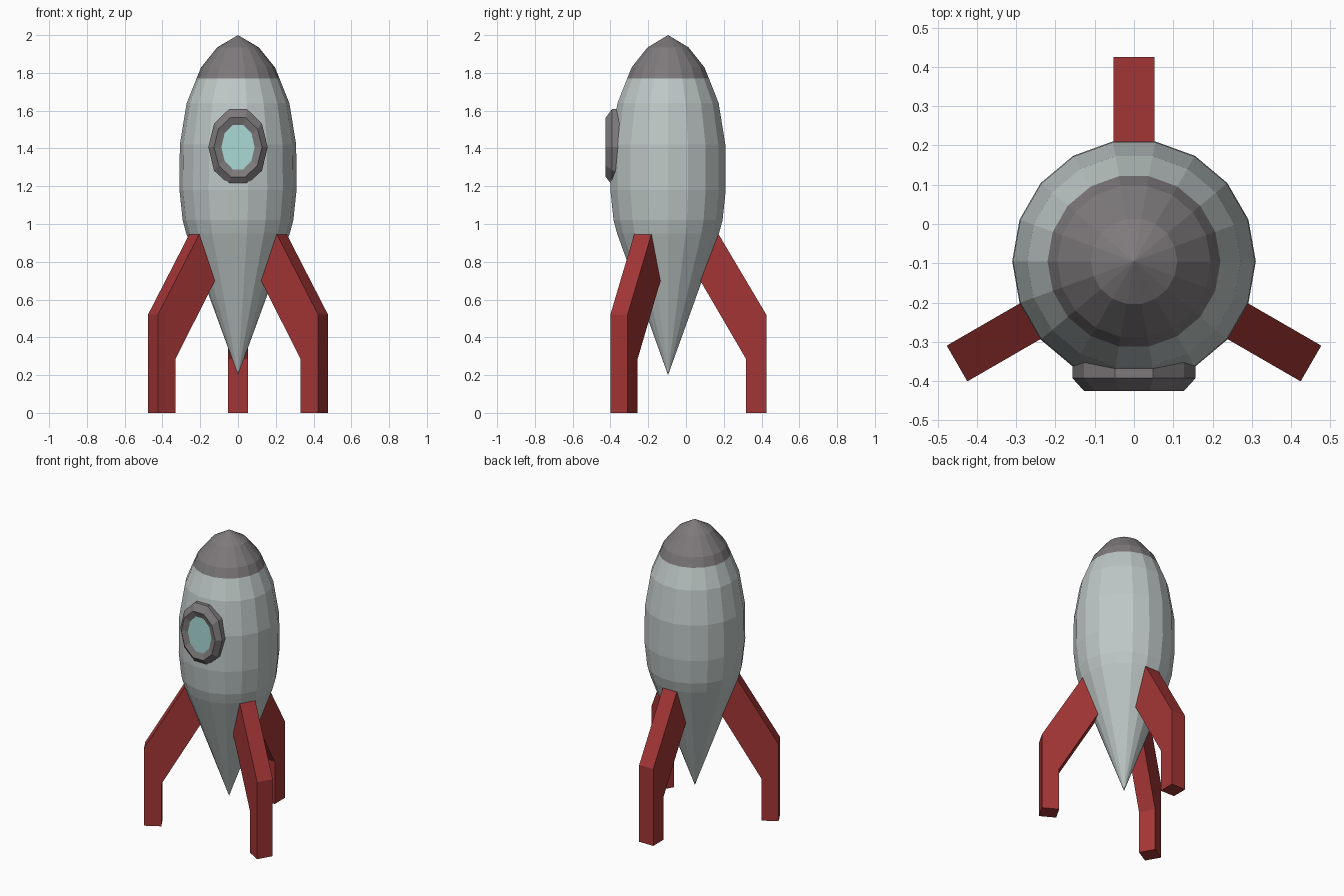
import bpy, bmesh, math
from mathutils import Matrix, Vector

if "Cube" in bpy.data.objects:
    bpy.data.objects.remove(bpy.data.objects["Cube"])

AXIS_Y = -0.095


def material(name, rgb):
    m = bpy.data.materials.new(name)
    m.diffuse_color = (*rgb, 1)
    m.use_nodes = True
    m.node_tree.nodes["Principled BSDF"].inputs["Base Color"].default_value = m.diffuse_color
    return m


SILVER = material("silver", (0.52, 0.58, 0.57))
GREY = material("dark grey", (0.21, 0.195, 0.20))
RED = material("red", (0.37, 0.036, 0.036))
GLASS = material("pale blue glass", (0.40, 0.70, 0.67))


def make(name, bm, *mats):
    bmesh.ops.recalc_face_normals(bm, faces=bm.faces)
    me = bpy.data.meshes.new(name)
    bm.to_mesh(me)
    bm.free()
    for m in mats:
        me.materials.append(m)
    ob = bpy.data.objects.new(name, me)
    bpy.context.collection.objects.link(ob)
    return ob


def loft(bm, rings):
    """Bridge consecutive rings; single-vertex rings become fans."""
    for a, b in zip(rings, rings[1:]):
        n = max(len(a), len(b))
        for i in range(n):
            j = (i + 1) % n
            if len(a) == 1:
                bm.faces.new((a[0], b[i], b[j]))
            elif len(b) == 1:
                bm.faces.new((a[i], a[j], b[0]))
            else:
                bm.faces.new((a[i], a[j], b[j], b[i]))


# Hull: 18-sided lathe, pointed tail up to the grey nose
profile = [(0, 0.20), (0.274, 0.95), (0.293, 1.02), (0.31, 1.18), (0.308, 1.42),
           (0.272, 1.64), (0.22, 1.77), (0.195, 1.83), (0.11, 1.935), (0, 2.0)]
bm = bmesh.new()
rings = []
for r, z in profile:
    n = 18 if r else 1
    rings.append([bm.verts.new((r * math.cos(math.tau * i / n),
                                AXIS_Y + r * math.sin(math.tau * i / n), z))
                  for i in range(n)])
loft(bm, rings)
for f in bm.faces:
    f.material_index = int(f.calc_center_median().z > 1.77)
make("hull", bm, SILVER, GREY)


# Porthole: ten-sided oval frame and glass
def oval(bm, rx, rz, y):
    return [bm.verts.new((rx * math.cos(math.tau * i / 10), y,
                          1.407 + rz * math.sin(math.tau * i / 10))) for i in range(10)]


bm = bmesh.new()
loft(bm, [oval(bm, *p) for p in [(0.157, 0.211, -0.34), (0.157, 0.211, -0.392),
                                 (0.127, 0.165, -0.425), (0.086, 0.122, -0.409)]])
make("porthole_frame", bm, GREY)

bm = bmesh.new()
bm.faces.new(oval(bm, 0.088, 0.124, -0.410))
glass = make("porthole_glass", bm, GLASS)
if glass.data.polygons[0].normal.y > 0:
    glass.data.flip_normals()

# Three bent legs around the hull axis
leg = [(0.52, 0), (0.52, 0.52), (0.262, 0.955), (0.19, 0.955),
       (0.165, 0.71), (0.413, 0.285), (0.413, 0)]
for name, angle in (("back_leg", 90), ("left_leg", 210), ("right_leg", 330)):
    bm = bmesh.new()
    face = bm.faces.new([bm.verts.new((r, -0.0525, z)) for r, z in leg])
    ext = bmesh.ops.extrude_face_region(bm, geom=[face], use_keep_orig=True)
    bmesh.ops.translate(bm, vec=(0, 0.105, 0),
                        verts=[v for v in ext["geom"] if isinstance(v, bmesh.types.BMVert)])
    bm.transform(Matrix.Translation((0, AXIS_Y, 0)) @ Matrix.Rotation(math.radians(angle), 4, 'Z'))
    make(name, bm, RED)
